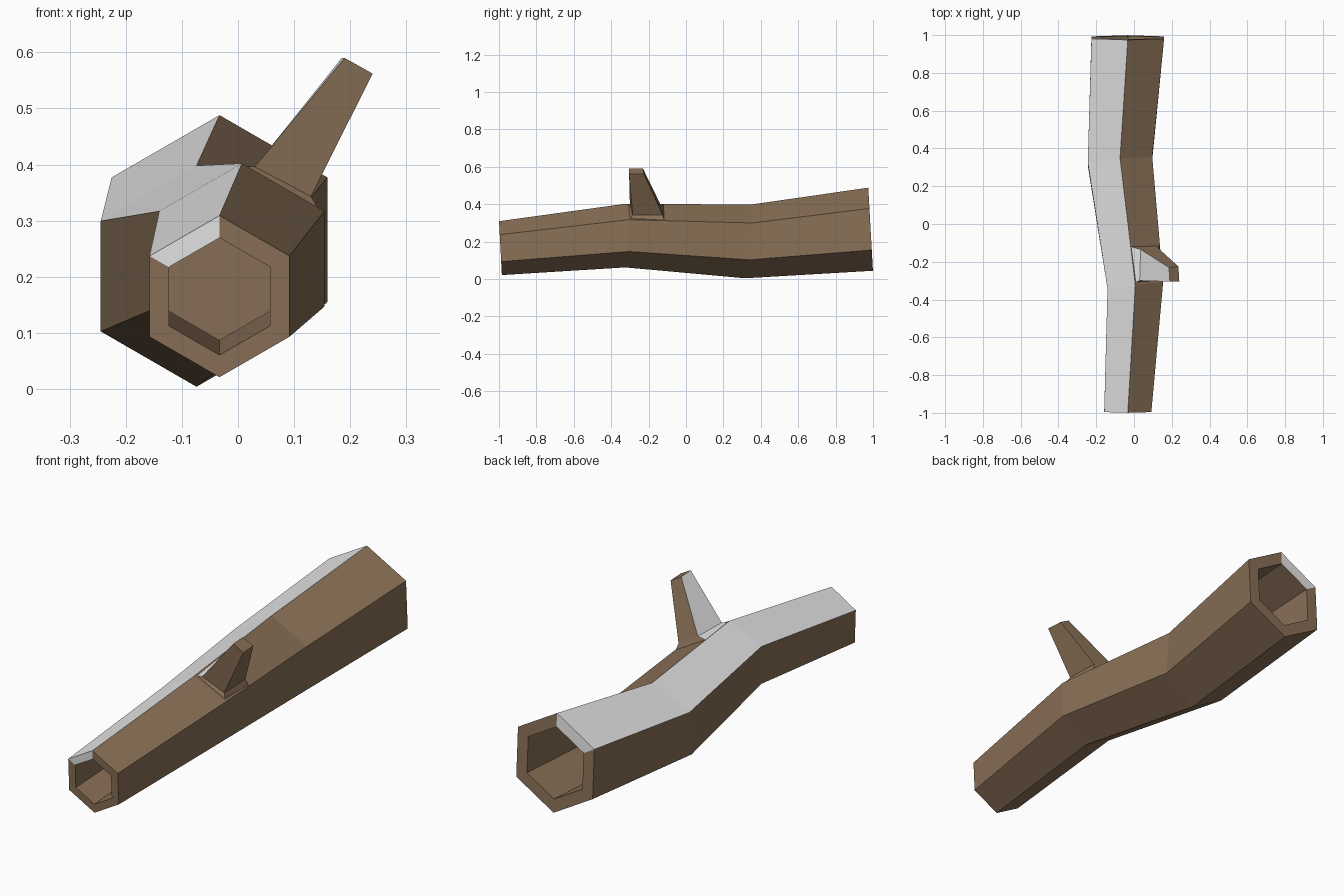
import bpy
import bmesh
from math import cos, sin, radians
from mathutils import Vector

cube = bpy.data.objects.get("Cube")
if cube:
    bpy.data.objects.remove(cube, do_unlink=True)


def material(name, rgb):
    m = bpy.data.materials.new(name)
    m.use_nodes = True
    m.diffuse_color = (*rgb, 1)
    m.node_tree.nodes["Principled BSDF"].inputs["Base Color"].default_value = (*rgb, 1)
    return m


MATERIALS = [material("bark_brown", (0.25, 0.162, 0.094)),
             material("pale_grey", (0.8, 0.8, 0.8))]
SIDES = 6


def hexagon(bm, centre, radius, lean_x=0.0, lean_z=0.0, shift=Vector()):
    """Point-up hexagon around the y axis, leaning along x and z."""
    verts = []
    for i in range(SIDES):
        a = radians(90 + 60 * i)
        dx, dz = radius * cos(a), radius * sin(a)
        offset = Vector((dx, lean_x * dx + lean_z * dz, dz))
        verts.append(bm.verts.new(Vector(centre) + offset + shift))
    return verts


def bridge(bm, a, b, grey_first=False):
    """Join two rings with quads; the first strip may be grey."""
    n = len(a)
    for i in range(n):
        j = (i + 1) % n
        face = bm.faces.new((a[i], a[j], b[j], b[i]))
        face.material_index = int(grey_first and i == 0)


def finish(bm, name):
    bmesh.ops.recalc_face_normals(bm, faces=bm.faces[:])
    mesh = bpy.data.meshes.new(name)
    bm.to_mesh(mesh)
    bm.free()
    for m in MATERIALS:
        mesh.materials.append(m)
    obj = bpy.data.objects.new(name, mesh)
    bpy.context.collection.objects.link(obj)
    return obj


# Bent trunk: centre, radius, lean along x, lean along z
sections = [
    ((-0.033, -0.992, 0.165), 0.144, 0.0, -0.052),
    ((0.007, -0.325, 0.232), 0.170, 0.12, 0.0),
    ((-0.074, 0.332, 0.201), 0.197, 0.09, 0.08),
    ((-0.033, 0.987, 0.266), 0.222, 0.0, -0.056),
]
bm = bmesh.new()
rings = [hexagon(bm, *s) for s in sections]
for a, b in zip(rings, rings[1:]):
    bridge(bm, a, b, grey_first=True)

# Rim and hollow at each end
for index, depth in ((0, 0.5), (-1, -0.45)):
    centre, radius, lean_x, lean_z = sections[index]
    inner = radius * 0.725
    mouth = hexagon(bm, centre, inner, lean_x, lean_z)
    inward = Vector((0, 1, -lean_z)) * depth
    floor = hexagon(bm, centre, inner, lean_x, lean_z, inward)
    bridge(bm, rings[index], mouth, grey_first=True)
    bridge(bm, mouth, floor)
    bm.faces.new(floor)
finish(bm, "hollow_trunk")

# Branch stub: base on the bark, low collar, narrow tip
levels = [
    [(0.005, -0.31, 0.398), (-0.015, -0.12, 0.398), (0.135, -0.115, 0.31), (0.15, -0.305, 0.31)],
    [(0.03, -0.30, 0.396), (0.035, -0.135, 0.396), (0.125, -0.125, 0.343), (0.13, -0.285, 0.343)],
    [(0.19, -0.305, 0.59), (0.185, -0.23, 0.59), (0.235, -0.225, 0.562), (0.24, -0.305, 0.562)],
]
bm = bmesh.new()
loops = [[bm.verts.new(p) for p in level] for level in levels]
for a, b in zip(loops, loops[1:]):
    bridge(bm, a, b, grey_first=True)
bm.faces.new(loops[-1])
bm.faces.new(loops[0])
finish(bm, "branch_stub")
